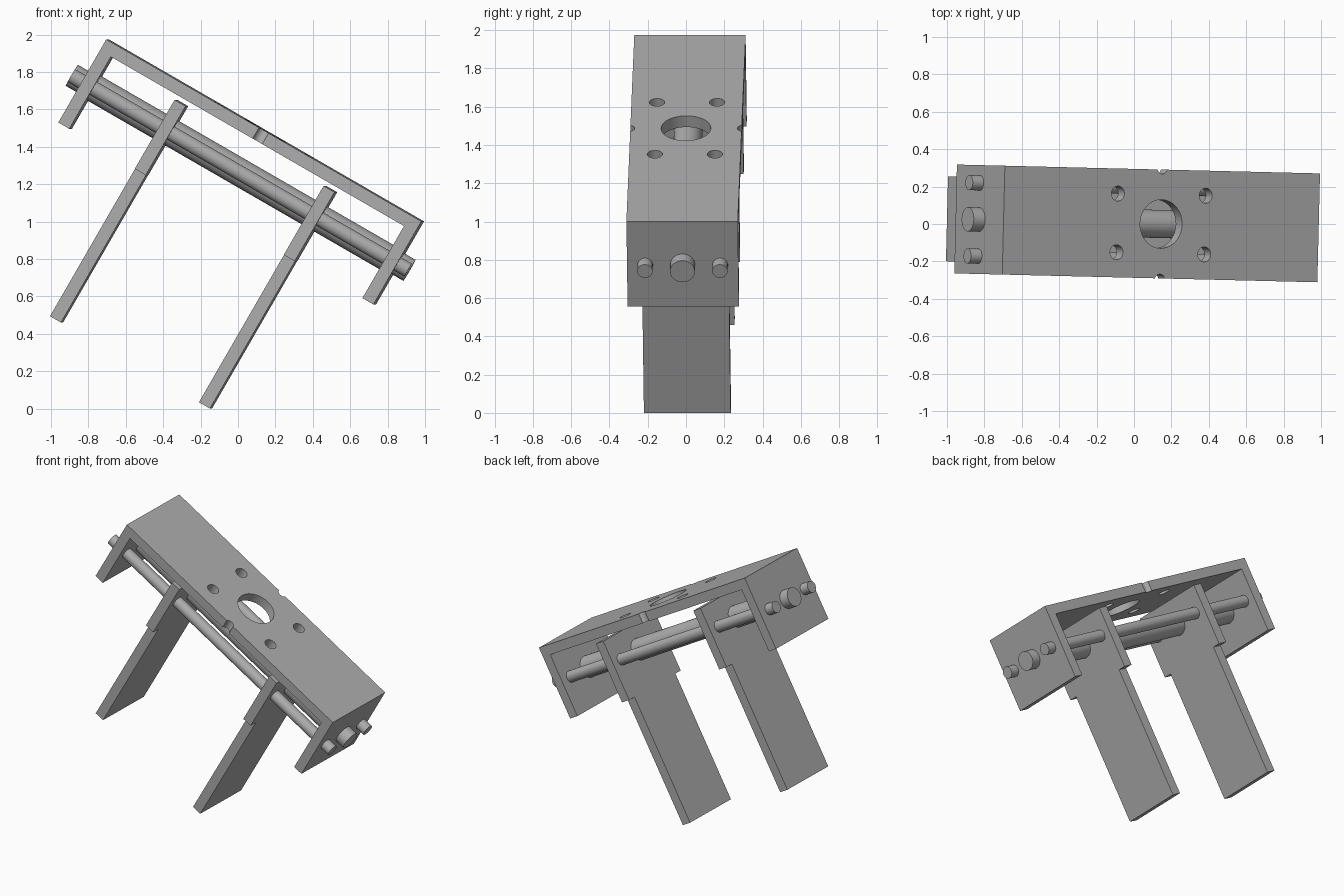
import bpy, bmesh, math
from mathutils import Matrix, Vector

old = bpy.data.objects.get("Cube")
if old:
    bpy.data.objects.remove(old, do_unlink=True)

# Single metal colour
grey = (0.42, 0.42, 0.42, 1)
metal = bpy.data.materials.new("brushed grey")
metal.use_nodes = True
metal.diffuse_color = grey
metal.node_tree.nodes["Principled BSDF"].inputs["Base Color"].default_value = grey

# Whole assembly is tilted; local origin is the middle of the channel's top face
FRAME = (Matrix.Translation((0.145, 0, 1.4875))
         @ Matrix.Rotation(math.radians(-1.4), 4, 'Z')
         @ Matrix.Rotation(math.radians(30), 4, 'Y'))

HALF_LEN, HALF_WID, THICK, DEPTH = 0.973, 0.291, 0.068, 0.513
ROD_Z = -0.262


def finish(bm, name, smooth=False):
    bmesh.ops.recalc_face_normals(bm, faces=bm.faces[:])
    mesh = bpy.data.meshes.new(name)
    bm.to_mesh(mesh)
    bm.free()
    mesh.materials.append(metal)
    obj = bpy.data.objects.new(name, mesh)
    bpy.context.collection.objects.link(obj)
    obj.matrix_world = FRAME
    if smooth:
        shade(obj)
    return obj


def activate(obj):
    bpy.ops.object.select_all(action='DESELECT')
    obj.select_set(True)
    bpy.context.view_layer.objects.active = obj


def shade(obj):
    activate(obj)
    bpy.ops.object.shade_smooth_by_angle(angle=math.radians(30))


def prism(points, direction, name):
    """Extrude a closed outline along a direction."""
    bm = bmesh.new()
    face = bm.faces.new([bm.verts.new(p) for p in points])
    new = bmesh.ops.extrude_face_region(bm, geom=[face])["geom"]
    verts = [g for g in new if isinstance(g, bmesh.types.BMVert)]
    bmesh.ops.translate(bm, verts=verts, vec=Vector(direction))
    return finish(bm, name)


def add_cylinder(bm, radius, length, centre, turn=Matrix()):
    bmesh.ops.create_cone(bm, cap_ends=True, segments=40, radius1=radius, radius2=radius,
                          depth=length, matrix=Matrix.Translation(centre) @ turn)


# Channel bracket: U-shaped side profile
a, b = HALF_LEN, HALF_LEN - THICK
outline = [(-a, 0), (a, 0), (a, -DEPTH), (b, -DEPTH),
           (b, -THICK), (-b, -THICK), (-b, -DEPTH), (-a, -DEPTH)]
channel = prism([(x, -HALF_WID, z) for x, z in outline], (0, 2 * HALF_WID, 0), "channel_bracket")

# Cutter for centre bore, four bolt holes and two edge notches
bm = bmesh.new()
add_cylinder(bm, 0.13, 0.3, (0, 0, 0))
for s in (-1, 1):
    add_cylinder(bm, 0.031, 0.3, (0, s * (HALF_WID + 0.008), 0))
    for t in (-1, 1):
        add_cylinder(bm, 0.04, 0.3, (s * 0.271, t * 0.157, 0))
cutter = finish(bm, "hole_cutter")
cutter.hide_render = True
cut = channel.modifiers.new("holes", 'BOOLEAN')
cut.operation = 'DIFFERENCE'
cut.solver = 'EXACT'
cut.object = cutter
bpy.context.view_layer.update()
activate(channel)
bpy.ops.object.modifier_apply(modifier="holes")
bpy.data.objects.remove(cutter, do_unlink=True)
shade(channel)

# Rods running the length of the channel
ALONG = Matrix.Rotation(math.radians(90), 4, 'Y')


def rod(name, radius, half_len, y):
    bm = bmesh.new()
    add_cylinder(bm, radius, 2 * half_len, (0, y, ROD_Z), ALONG)
    return finish(bm, name, True)


rod("centre_rod", 0.065, 1.043, 0)
rod("centre_rod_sleeve", 0.075, b, 0)
rod("front_guide_rod", 0.04, 1.04, -0.196)
rod("back_guide_rod", 0.04, 1.04, 0.196)

# Two T-shaped jaws hanging from the rods
half = [(0.286, -0.097), (0.286, -0.523), (0.227, -0.523), (0.227, -1.433)]
tee = half + [(-y, z) for y, z in reversed(half)]
for name, x in (("right_jaw", -0.495), ("left_jaw", 0.425)):
    prism([(x, y, z) for y, z in tee], (THICK, 0, 0), name)
